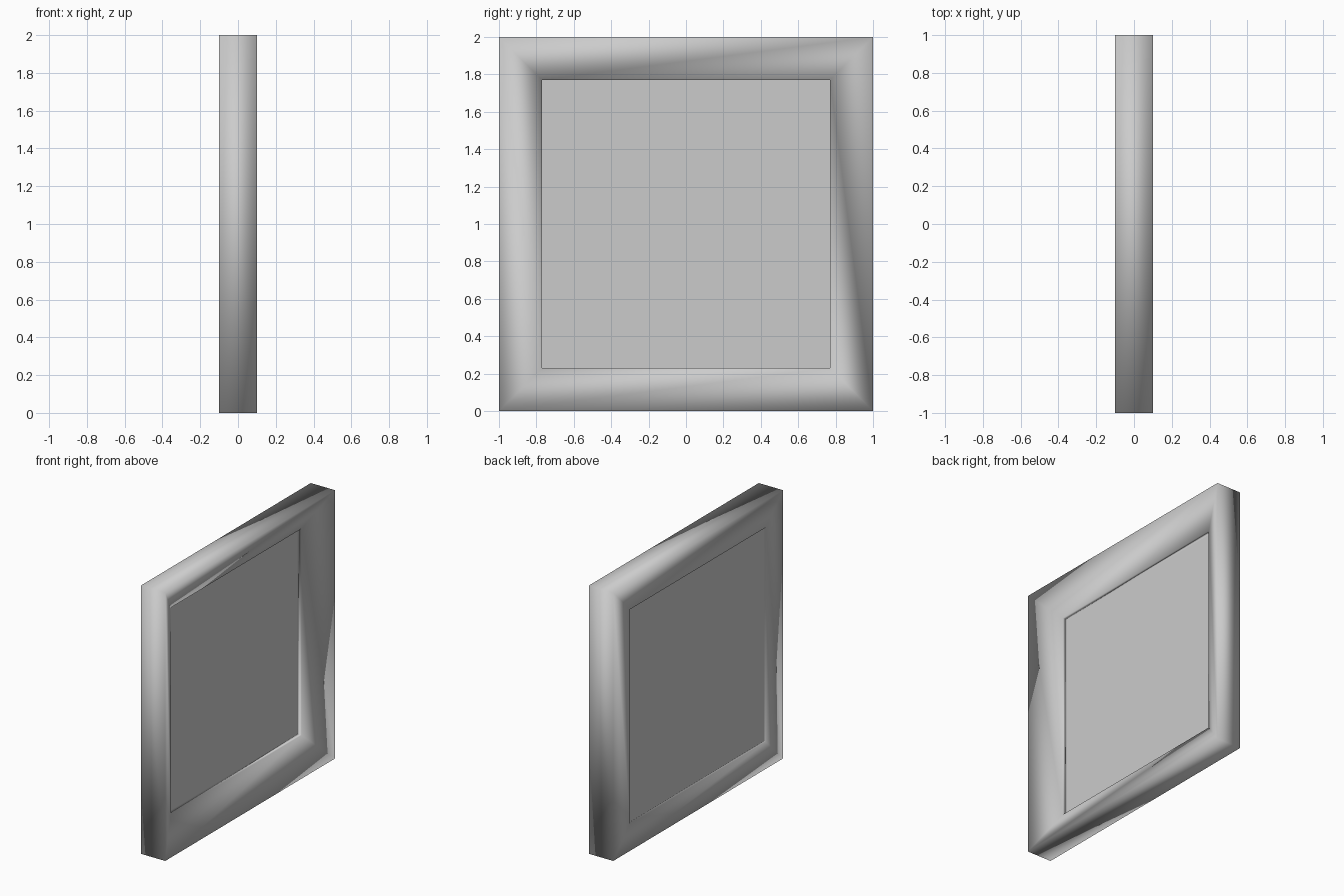
import bpy, bmesh

if "Cube" in bpy.data.objects:
    bpy.data.objects.remove(bpy.data.objects["Cube"])


def ring_frame(name, profile, zc):
    """Square frame in the YZ plane: sweep (half size, x) profile round four mitred corners."""
    bm = bmesh.new()
    loops = []
    for sy, sz in [(1, 1), (1, -1), (-1, -1), (-1, 1)]:
        loops.append([bm.verts.new((x, sy * h, zc + sz * h)) for h, x in profile])
    n = len(profile)
    for i in range(4):
        a, b = loops[i], loops[(i + 1) % 4]
        for j in range(n):
            k = (j + 1) % n
            bm.faces.new((a[j], b[j], b[k], a[k]))
    bmesh.ops.recalc_face_normals(bm, faces=bm.faces)
    for f in bm.faces:
        f.smooth = True
    me = bpy.data.meshes.new(name)
    bm.to_mesh(me)
    bm.free()
    ob = bpy.data.objects.new(name, me)
    bpy.context.collection.objects.link(ob)
    return ob


# Moulding: front slopes inward to a lip, with a rebate cut behind it
ring_frame("frame", [(1.0, 0.1), (1.0, -0.1), (0.80, -0.1), (0.80, -0.05),
                     (0.77, -0.05), (0.77, -0.015)], 1.0)

# Flat panel set in the rebate
x_front, x_back = -0.049, -0.09
bpy.ops.mesh.primitive_cube_add(size=1, location=((x_front + x_back) / 2, 0, 1))
panel = bpy.context.object
panel.name = "panel"
panel.scale = (x_front - x_back, 1.59, 1.59)
